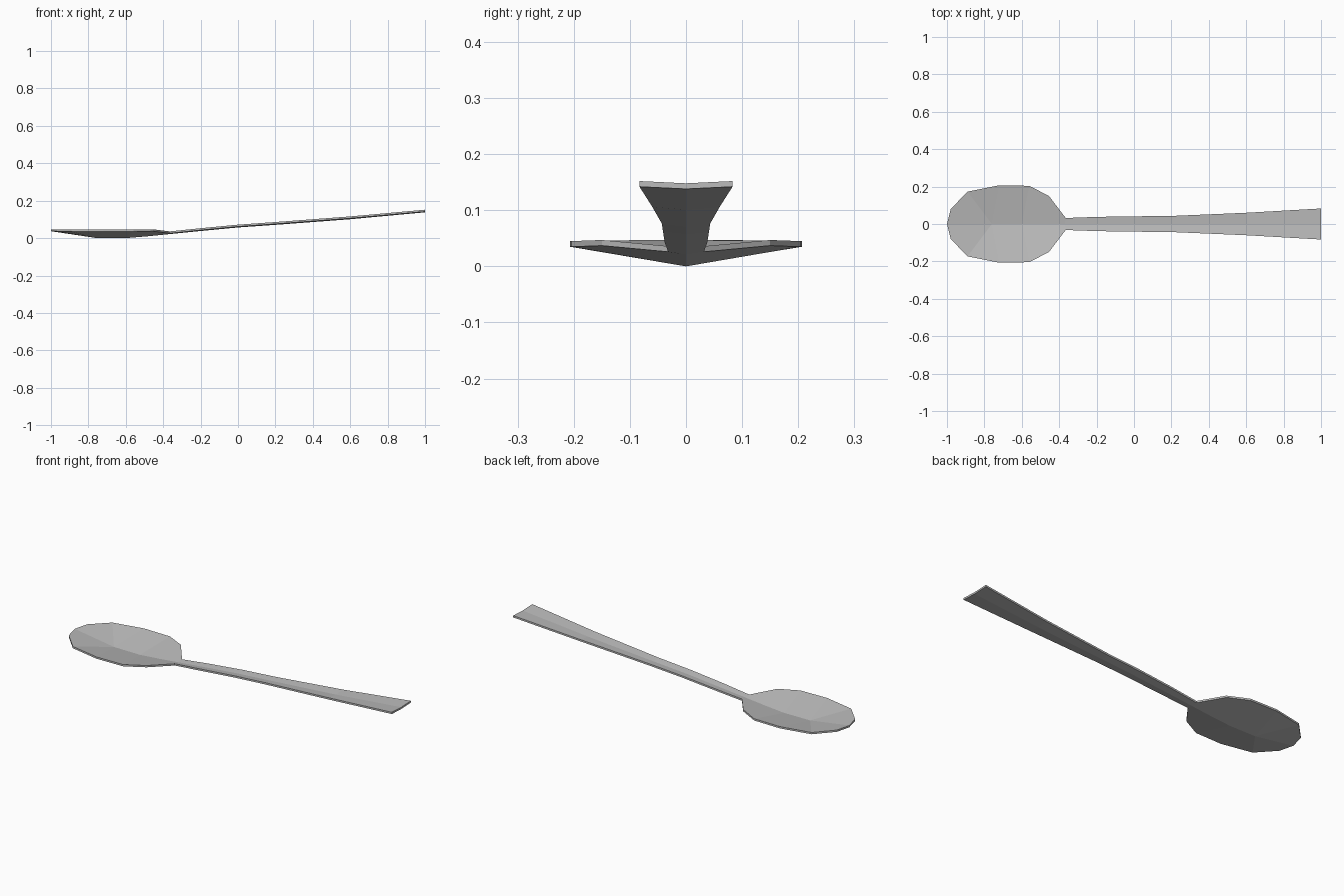
import bpy
import bmesh

THICKNESS = 0.01

cube = bpy.data.objects.get("Cube")
if cube:
    bpy.data.objects.remove(cube, do_unlink=True)

# Brushed grey metal
metal = bpy.data.materials.new("grey_metal")
metal.use_nodes = True
grey = (0.5, 0.5, 0.5, 1.0)
metal.diffuse_color = grey
metal.node_tree.nodes["Principled BSDF"].inputs["Base Color"].default_value = grey

# Each row: rim x, half width, rim z, spine x, spine z
bowl_rows = [
    (-0.98, 0.08, 0.047, -1.0, 0.047),
    (-0.89, 0.173, 0.045, -0.76, 0.011),
    (-0.72, 0.207, 0.045, -0.76, 0.011),
    (-0.56, 0.204, 0.045, -0.60, 0.010),
    (-0.455, 0.15, 0.047, -0.48, 0.020),
    (-0.365, 0.032, 0.036, -0.37, 0.031),
]
handle_rows = [
    (-0.2, 0.038, 0.053, -0.2, 0.048),
    (0.0, 0.041, 0.072, 0.0, 0.067),
    (0.2, 0.043, 0.086, 0.2, 0.081),
    (0.6, 0.06, 0.116, 0.6, 0.111),
    (1.0, 0.083, 0.152, 1.0, 0.148),
]

bm = bmesh.new()


def add_row(row):
    x, half, z, spine_x, spine_z = row
    points = [(x, -half, z), (spine_x, 0, spine_z), (x, half, z)]
    return [bm.verts.new(p) for p in points]


# Upper surface: two strips meeting along the spine
rows = [add_row(r) for r in bowl_rows + handle_rows]
for a, b in zip(rows, rows[1:]):
    for i in range(2):
        bm.faces.new((a[i], b[i], b[i + 1], a[i + 1]))
bmesh.ops.remove_doubles(bm, verts=bm.verts[:], dist=0.0001)

# Sheet thickness: a lower copy joined by a rim wall
top_faces = bm.faces[:]
copy = bmesh.ops.duplicate(bm, geom=bm.verts[:] + bm.edges[:] + top_faces)
lower = [g for g in copy["geom"] if isinstance(g, bmesh.types.BMVert)]
bmesh.ops.translate(bm, verts=lower, vec=(0, 0, -THICKNESS))
bmesh.ops.bridge_loops(bm, edges=[e for e in bm.edges if e.is_boundary])
bmesh.ops.recalc_face_normals(bm, faces=bm.faces[:])

mesh = bpy.data.meshes.new("spoon")
bm.to_mesh(mesh)
bm.free()
mesh.materials.append(metal)
spoon = bpy.data.objects.new("spoon", mesh)
bpy.context.collection.objects.link(spoon)
